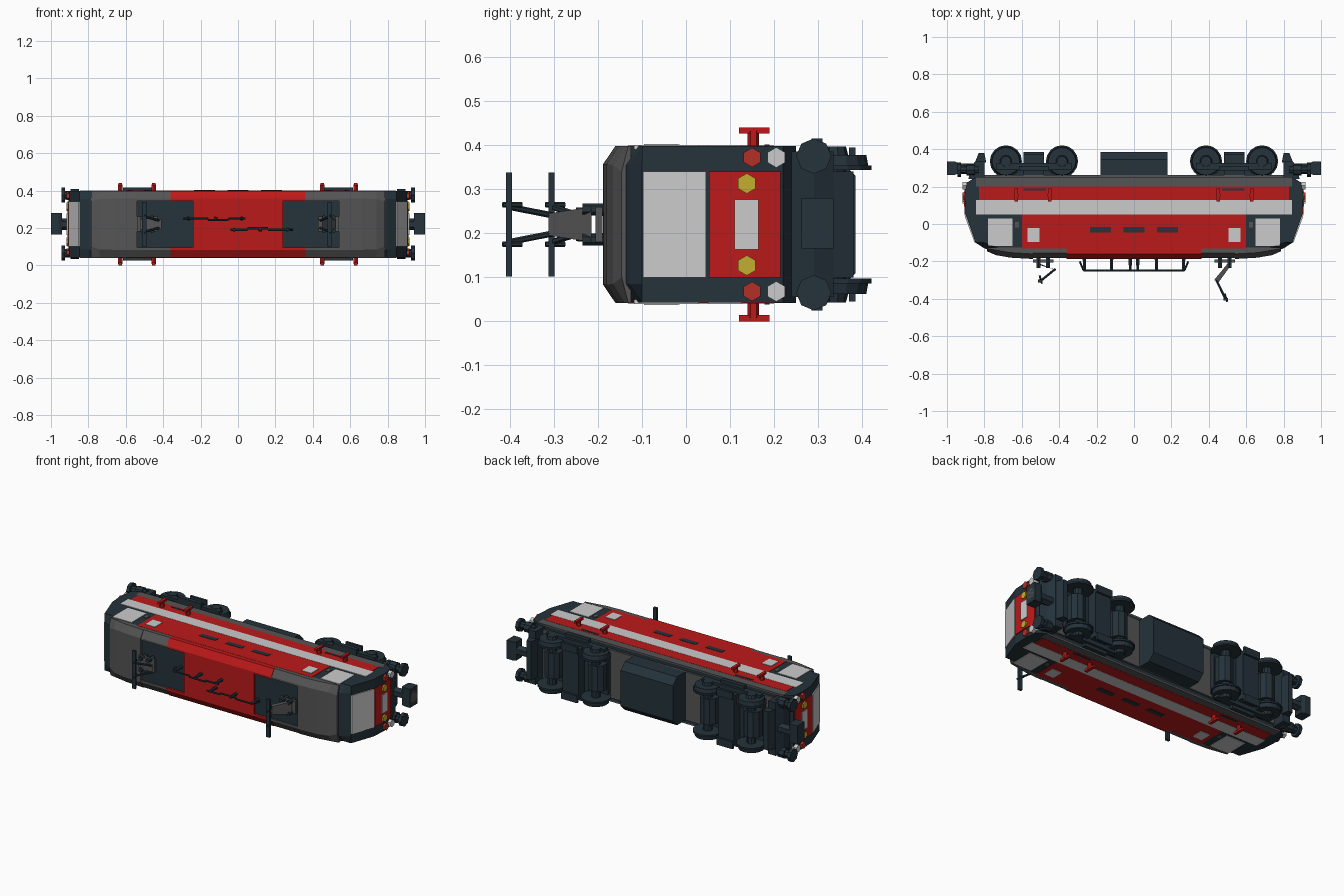
import bpy, bmesh, math
from mathutils import Vector, Matrix

if "Cube" in bpy.data.objects:
    bpy.data.objects.remove(bpy.data.objects["Cube"])

C = 0.22  # height of the centre plane (vehicle lies on its side, roof to -y)


def material(name, r, g, b):
    m = bpy.data.materials.new(name)
    m.diffuse_color = (r, g, b, 1)
    m.use_nodes = True
    m.node_tree.nodes["Principled BSDF"].inputs["Base Color"].default_value = m.diffuse_color
    return m


RED = material("red", 0.50, 0.01, 0.01)
NAVY = material("navy", 0.018, 0.032, 0.043)
GREY = material("grey", 0.09, 0.09, 0.09)
LIGHT = material("light", 0.62, 0.62, 0.62)
YELLOW = material("yellow", 0.55, 0.42, 0.03)
LAMP = material("lamp_red", 0.45, 0.03, 0.02)


def finish(name, bm, mat):
    bmesh.ops.recalc_face_normals(bm, faces=bm.faces)
    me = bpy.data.meshes.new(name)
    bm.to_mesh(me)
    bm.free()
    me.materials.append(mat)
    ob = bpy.data.objects.new(name, me)
    ob.location.z = C
    bpy.context.collection.objects.link(ob)
    return ob


def loft(name, rings, mat):
    bm = bmesh.new()
    rs = [[bm.verts.new(p) for p in r] for r in rings]
    n = len(rs[0])
    for a, b in zip(rs, rs[1:]):
        for i in range(n):
            j = (i + 1) % n
            bm.faces.new((a[i], a[j], b[j], b[i]))
    bm.faces.new(rs[0])
    bm.faces.new(rs[-1])
    return finish(name, bm, mat)


def box(name, x0, x1, y0, y1, z0, z1, mat):
    return loft(name, [[(x, y0, z0), (x, y1, z0), (x, y1, z1), (x, y0, z1)] for x in (x0, x1)], mat)


def prism(name, pts, z0, z1, mat, s=1):
    return loft(name, [[(s * x, y, z) for x, y in pts] for z in (z0, z1)], mat)


def rod(name, a, b, r, mat, n=6, r2=None):
    a, b = Vector(a), Vector(b)
    d = b - a
    bm = bmesh.new()
    bmesh.ops.create_cone(bm, cap_ends=True, segments=n, radius1=r, radius2=r if r2 is None else r2,
                          depth=d.length,
                          matrix=Matrix.Translation((a + b) / 2) @ d.to_track_quat('Z', 'Y').to_matrix().to_4x4())
    return finish(name, bm, mat)


# main shell: side outline lofted across the width with chamfered roof edges
half = [(.85, .25), (.895, .22), (.906, .15), (.9, .05), (.847, -.10), (.80, -.13), (.74, -.153), (.64, -.166), (.36, -.17)]
outline = half + [(-x, y) for x, y in reversed(half)]
rings = []
for z, drop in ((-.1775, .03), (-.135, 0), (.135, 0), (.1775, .03)):
    rings.append([(x, y + (drop if y < -.12 else 0), z) for x, y in outline])
loft("body_shell", rings, NAVY)
box("underframe", -.84, .84, .245, .262, -.15, .15, GREY)

# centre roof and roof edge strips
full = [(-.13, -.1785), (-.16, -.1785), (-.188, -.137), (-.188, .137), (-.16, .1785), (-.13, .1785)]
loft("roof_centre", [[(x, y, z) for y, z in full] for x in (-.24, .24)], RED)
strip = [(-.13, .1785), (-.16, .1785), (-.187, .137), (-.187, .125), (-.13, .125)]
for t in (-1, 1):
    loft("roof_edge_red", [[(x, y, z * t) for y, z in strip] for x in (-.36, .36)], RED)
    for s in (-1, 1):
        loft("roof_edge_grey", [[(s * x, y + .004, z * t) for y, z in strip] for x in (.36, .54)], GREY)

for s in (-1, 1):
    # cab roof, tapering down to the end
    cab = []
    for x, yr, w in ((.54, -.187, .137), (.66, -.18, .137), (.74, -.166, .135), (.785, -.146, .12)):
        ye = min(yr + .027, -.131)
        cab.append([(s * x, y, z) for y, z in ((-.125, -.1785), (ye, -.1785), (yr, -w),
                                               (yr, w), (ye, .1785), (-.125, .1785))])
    loft("cab_roof", cab, GREY)
    box("roof_recess_floor", min(s * .24, s * .54), max(s * .24, s * .54), -.174, -.15, -.125, .125, NAVY)

    # end face: windshield, panel, sign plate, lamps
    prism("windshield", [(.906, .045), (.853, -.098), (.83, -.098), (.88, .045)], -.12, .12, LIGHT, s)
    prism("end_panel", [(.905, .052), (.911, .15), (.902, .215), (.87, .215), (.87, .052)], -.12, .12, RED, s)
    prism("sign_plate", [(.9, .11), (.916, .11), (.916, .165), (.9, .165)], -.057, .057, LIGHT, s)
    for t in (-1, 1):
        for nm, y, z, r, m in (("marker_lamp", .138, .093, .023, YELLOW), ("tail_lamp", .15, .152, .022, LAMP),
                               ("head_lamp", .205, .152, .023, LIGHT)):
            rod(nm, (s * .88, y, z * t), (s * .918, y, z * t), r, m, 6)
        # buffers
        rod("buffer_shaft", (s * .83, .29, .155 * t), (s * .93, .29, .155 * t), .022, NAVY, 8)
        rod("buffer_sleeve", (s * .85, .29, .155 * t), (s * .895, .29, .155 * t), .032, NAVY, 8)
        rod("buffer_head", (s * .925, .29, .155 * t), (s * .945, .29, .155 * t), .04, NAVY, 8)

    # apron and coupler
    prism("end_apron", [(.80, .24), (.885, .24), (.875, .29), (.85, .335), (.80, .335)], -.165, .165, NAVY, s)
    prism("apron_plough", [(.79, .33), (.85, .33), (.83, .38), (.80, .38)], -.12, .12, NAVY, s)
    rod("coupler_bar", (s * .84, .298, 0), (s * .95, .298, 0), .03, NAVY, 6)
    prism("coupler_head", [(.94, .27), (.96, .262), (1, .262), (1, .335), (.96, .335), (.94, .325)], -.055, .06, NAVY, s)
    rod("coupler_face", (s * .97, .298, 0), (s * 1.0, .298, 0), .037, GREY, 6)

# coloured side panels, windows and vents, both sides
for t in (-1, 1):
    def side(name, pts, depth, mat, s=1):
        prism(name, pts, t * .17, t * (.1775 + depth), mat, s)

    def rect(x0, x1, y0, y1):
        return [(x0, y0), (x1, y0), (x1, y1), (x0, y1)]

    side("sill_strip", rect(-.845, .845, .2, .25), .001, GREY)
    side("lower_red_band", rect(-.83, .83, .127, .2), .002, RED)
    side("white_band", rect(-.845, .845, .05, .127), .003, LIGHT)
    side("upper_red_panel", rect(-.6, .6, -.132, .05), .002, RED)
    for x in (-.18, 0, .18):
        side("side_vent", rect(x - .056, x + .056, -.045, -.015), .004, NAVY)
    for s in (-1, 1):
        side("cab_window", rect(.65, .78, -.118, .03), .003, LIGHT, s)
        side("small_window", rect(.505, .57, -.095, -.022), .005, LIGHT, s)
        side("cab_door_slot", rect(.615, .635, -.02, .01), .003, GREY, s)
        side("lower_vent", rect(.47, .59, .178, .19), .004, NAVY, s)
        # red side brackets with end plates
        for x in (.45, .63):
            rod("side_bracket", (s * x, .153, t * .17), (s * x, .153, t * .212), .013, RED, 6)
            loft("bracket_plate", [[(s * (x + d), y, t * z) for y, z in ((.12, .206), (.19, .206), (.19, .22), (.12, .22))]
                                   for d in (-.009, .009)], RED)

# bogies
for s in (-1, 1):
    xc = s * .535
    box("bogie_frame", xc - .2, xc + .2, .255, .29, -.12, .12, NAVY)
    box("bogie_bolster", xc - .055, xc + .055, .26, .372, -.15, .15, NAVY)
    box("bogie_side_plate", xc - .08, xc + .08, .285, .31, -.195, .195, NAVY)
    for t in (-1, 1):
        z0, z1 = sorted((t * .13, t * .175))
        box("bogie_side_frame", xc - .2, xc + .2, .29, .325, z0, z1, NAVY)
        box("bogie_foot", xc - .055, xc + .055, .37, .385, min(z0, z1), max(z0, z1), NAVY)
    for d in (-.15, .15):
        x, y = xc + d, .335
        rod("axle", (x, y, -.13), (x, y, .13), .028, NAVY, 10)
        rod("traction_motor", (x, .32, -.08), (x, .32, .08), .055, NAVY, 10)
        for t in (-1, 1):
            rod("wheel", (x, y, t * .127), (x, y, t * .158), .08, NAVY, 16, .074)
            rod("wheel_flange", (x, y, t * .123), (x, y, t * .134), .086, NAVY, 16)
            rod("axle_box", (x, y, t * .15), (x, y, t * .177), .035, NAVY, 10, .028)

# equipment tank with chamfered lower edges
tank = [(.255, -.15), (.345, -.15), (.385, -.11), (.385, .11), (.345, .15), (.255, .15)]
loft("under_tank", [[(x, y, z) for y, z in tank] for x in (-.18, .18)], NAVY)


# pantographs: folded on the left, raised on the right
def pantograph(base, knee, top):
    (bx, by), (kx, ky), (tx, ty) = base, knee, top
    x0 = bx - math.copysign(.05, bx)
    box("pantograph_base", min(x0, bx) - .03, max(x0, bx) + .03, -.205, -.19, -.04, .04, GREY)
    for x in (x0, bx):
        for z in (-.035, .035):
            rod("pantograph_insulator", (x, -.17, z), (x, -.235, z), .013, NAVY, 6)
    w = .012
    loft("pantograph_lower_arm", [[(bx - w, by, -.04), (bx + w, by, -.04), (bx + w, by, .04), (bx - w, by, .04)],
                                  [(kx - w, ky, -.025), (kx + w, ky - .012, -.025), (kx + w, ky - .012, .025), (kx - w, ky, .025)]], GREY)
    for z in (-.02, .02):
        rod("pantograph_upper_arm", (kx, ky, z), (tx, ty, z * 2), .007, NAVY, 6)
    box("contact_strip", tx - .012, tx + .012, ty - .007, ty + .007, -.118, .118, NAVY)
    for z in (-.045, .045):
        rod("strip_support", (tx - .005, ty + .03, z), (tx + .008, ty - .014, z), .006, NAVY, 6)


pantograph((-.51, -.215), (-.42, -.24), (-.50, -.305))
pantograph((.51, -.215), (.44, -.30), (.49, -.402))

# roof power lines on insulators
for s in (-1, 1):
    z = -s * .03
    pts = [(-.04, z), (.05, z), (.05, z + s * .008), (.16, z + s * .008), (.16, z), (.27, z)]
    for (xa, za), (xb, zb) in zip(pts, pts[1:]):
        rod("power_line", (s * xa, -.248, za), (s * xb, -.248, zb), .006, NAVY, 6)
    for x in (-.02, .12, .265):
        rod("line_insulator", (s * x, -.18, z), (s * x, -.25, z), .011, NAVY, 6, .008)
    rod("line_drop", (s * .27, -.248, z), (s * .29, -.20, z), .006, NAVY, 6)
